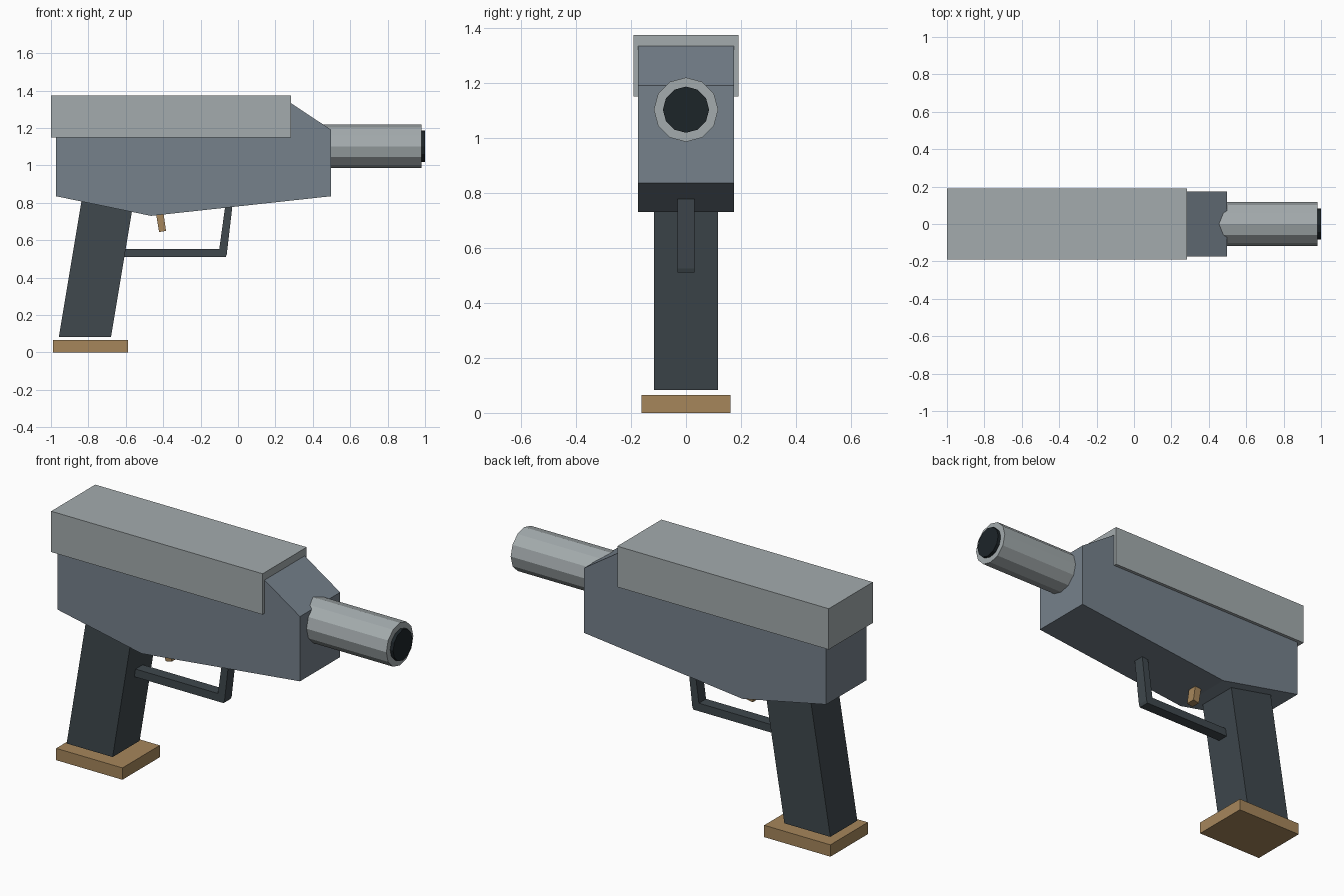
import bpy, bmesh, math
from mathutils import Matrix

if "Cube" in bpy.data.objects:
    bpy.data.objects.remove(bpy.data.objects["Cube"])


def material(name, rgb):
    m = bpy.data.materials.new(name)
    m.diffuse_color = (*rgb, 1)
    m.use_nodes = True
    m.node_tree.nodes["Principled BSDF"].inputs["Base Color"].default_value = m.diffuse_color
    return m


LIGHT = material("light_metal", (0.37, 0.41, 0.42))
STEEL = material("blue_grey", (0.18, 0.22, 0.26))
DARK = material("dark_grip", (0.05, 0.065, 0.075))
BLACK = material("bore_black", (0.012, 0.018, 0.022))
TAN = material("tan", (0.38, 0.24, 0.105))


def finish(name, bm, mat):
    bmesh.ops.recalc_face_normals(bm, faces=bm.faces[:])
    mesh = bpy.data.meshes.new(name)
    bm.to_mesh(mesh)
    bm.free()
    mesh.materials.append(mat)
    ob = bpy.data.objects.new(name, mesh)
    bpy.context.collection.objects.link(ob)
    return ob


def plate(name, profile, half_width, mat):
    """Side profile (x, z) extruded symmetrically across y."""
    bm = bmesh.new()
    face = bm.faces.new([bm.verts.new((x, -half_width, z)) for x, z in profile])
    ext = bmesh.ops.extrude_face_region(bm, geom=[face])["geom"]
    verts = [v for v in ext if isinstance(v, bmesh.types.BMVert)]
    bmesh.ops.translate(bm, verts=verts, vec=(0, 2 * half_width, 0))
    return finish(name, bm, mat)


def box(name, x0, x1, z0, z1, half_width, mat):
    return plate(name, [(x0, z0), (x1, z0), (x1, z1), (x0, z1)], half_width, mat)


def tube(name, x0, x1, z, radius, mat):
    """Twelve-sided cylinder along x with a vertex at the top."""
    bm = bmesh.new()
    mat4 = Matrix.Translation(((x0 + x1) / 2, 0, z)) @ Matrix.Rotation(math.pi / 2, 4, 'Y')
    bmesh.ops.create_cone(bm, cap_ends=True, segments=12, radius1=radius,
                          radius2=radius, depth=x1 - x0, matrix=mat4)
    return finish(name, bm, mat)


# Receiver and the cover over it
plate("body", [(-0.973, 0.835), (-0.465, 0.73), (0.498, 0.835), (0.498, 1.19),
               (0.28, 1.335), (-0.973, 1.335)], 0.174, STEEL)
box("slide", -1.0, 0.283, 1.15, 1.374, 0.191, LIGHT)

# Barrel and bore
tube("barrel", 0.30, 0.982, 1.102, 0.117, LIGHT)
tube("muzzle_bore", 0.90, 1.0, 1.102, 0.084, BLACK)

# Slanted grip and its base plate
plate("grip", [(-0.958, 0.083), (-0.679, 0.083), (-0.551, 0.85), (-0.83, 0.85)], 0.117, DARK)
box("grip_base", -0.99, -0.588, 0.0, 0.065, 0.162, TAN)

# Trigger guard and trigger
plate("trigger_guard", [(-0.615, 0.51), (-0.066, 0.51), (-0.06, 0.525), (-0.028, 0.80),
                        (-0.066, 0.80), (-0.1, 0.554), (-0.608, 0.554)], 0.031, DARK)
plate("trigger", [(-0.422, 0.643), (-0.385, 0.65), (-0.402, 0.77), (-0.443, 0.77)], 0.026, TAN)
